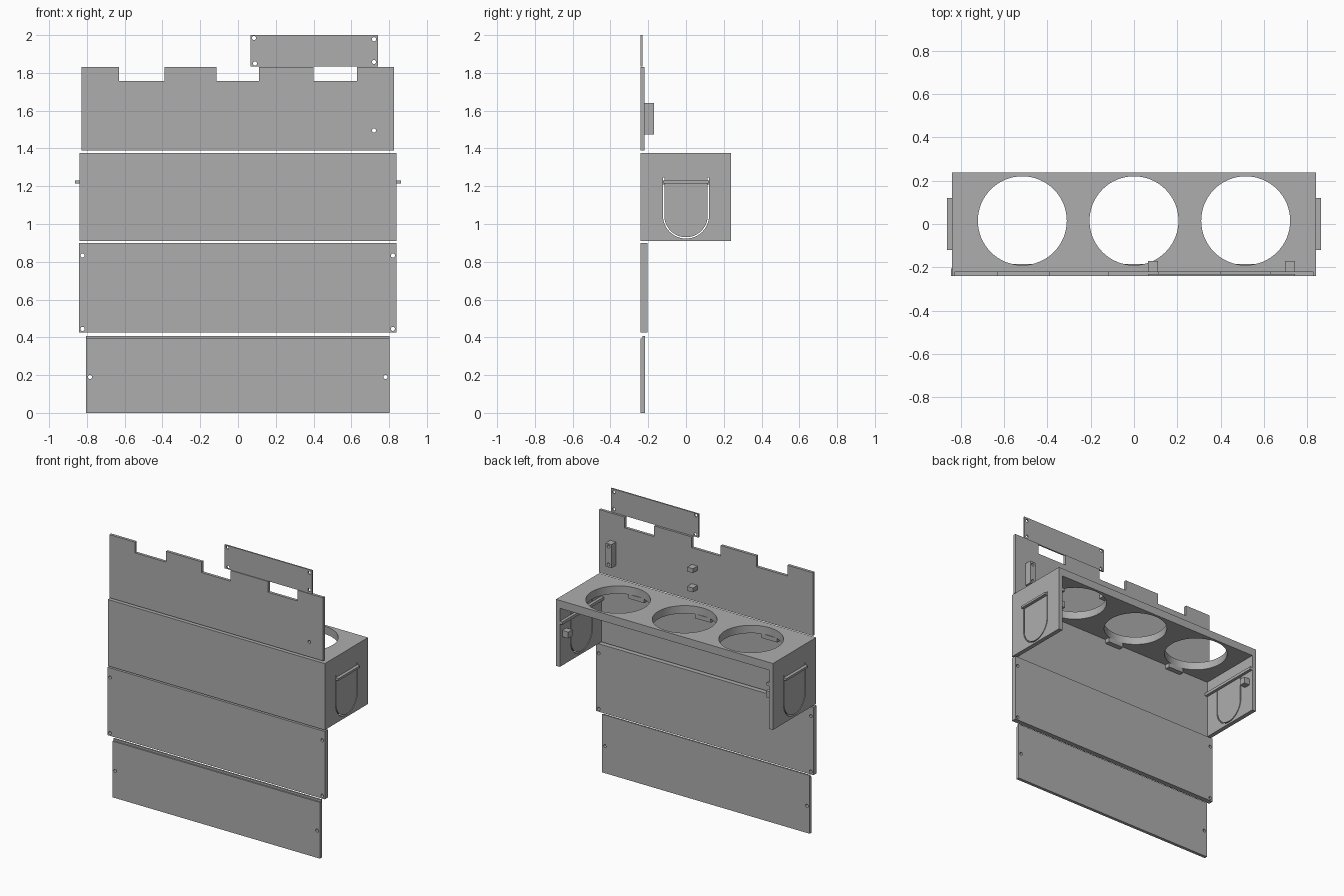
import bpy
import math
from mathutils import Vector

old = bpy.data.objects.get("Cube")
if old:
    bpy.data.objects.remove(old, do_unlink=True)

grey = bpy.data.materials.new("matte grey")
grey.use_nodes = True
COLOUR = (0.42, 0.42, 0.42, 1)
grey.diffuse_color = COLOUR
grey.node_tree.nodes["Principled BSDF"].inputs["Base Color"].default_value = COLOUR

FRONT = -0.24


def prism(name, profile, axis, low, high):
    """Extrude a 2D profile along an axis: x takes (y, z), y takes (x, z), z takes (x, y)."""
    def place(p, d):
        c = list(p)
        c.insert("xyz".index(axis), d)
        return Vector(c)
    n = len(profile)
    verts = [place(p, d) for d in (low, high) for p in profile]
    faces = [list(range(n)), list(range(n, 2 * n))]
    faces += [[i, (i + 1) % n, n + (i + 1) % n, n + i] for i in range(n)]
    mesh = bpy.data.meshes.new(name)
    mesh.from_pydata(verts, [], faces)
    ob = bpy.data.objects.new(name, mesh)
    bpy.context.collection.objects.link(ob)
    mesh.materials.append(grey)
    activate(ob)
    bpy.ops.object.mode_set(mode='EDIT')
    bpy.ops.mesh.select_all(action='SELECT')
    bpy.ops.mesh.normals_make_consistent(inside=False)
    bpy.ops.object.mode_set(mode='OBJECT')
    return ob


def activate(ob):
    bpy.ops.object.select_all(action='DESELECT')
    ob.select_set(True)
    bpy.context.view_layer.objects.active = ob


def box(name, x, y, z):
    corners = [(x[0], z[0]), (x[1], z[0]), (x[1], z[1]), (x[0], z[1])]
    return prism(name, corners, "y", *y)


def circle(cx, cy, r, n):
    return [(cx + r * math.cos(math.tau * i / n), cy + r * math.sin(math.tau * i / n))
            for i in range(n)]


def cut(ob, cutter):
    cutter.hide_render = True
    mod = ob.modifiers.new("cut", 'BOOLEAN')
    mod.operation = 'DIFFERENCE'
    mod.solver = 'EXACT'
    mod.object = cutter
    activate(ob)
    bpy.ops.object.modifier_apply(modifier=mod.name)
    bpy.data.objects.remove(cutter, do_unlink=True)


def drill(ob, spots):
    """Screw holes running front to back."""
    for x, z in spots:
        cut(ob, prism("drill", circle(x, z, 0.011, 16), "y", -0.3, -0.1))


# Narrow strip at the top
strip = box("top_strip", (0.065, 0.742), (FRONT, -0.23), (1.835, 2.0))
drill(strip, [(0.085, 1.985), (0.72, 1.978), (0.72, 1.858), (0.09, 1.85)])

# Notched panel
outline = [(-0.828, 1.39), (0.827, 1.39), (0.827, 1.832)]
for right, left in ((0.63, 0.4), (0.11, -0.115), (-0.39, -0.63)):
    outline += [(right, 1.832), (right, 1.757), (left, 1.757), (left, 1.832)]
outline.append((-0.828, 1.832))
notched = prism("notched_panel", outline, "y", FRONT, -0.22)
drill(notched, [(0.72, 1.495)])

# Mounts behind the notched panel
mount = box("tall_mount", (0.697, 0.742), (-0.22, -0.17), (1.475, 1.64))
drill(mount, [(0.72, 1.495), (0.72, 1.62)])
for name, z in (("lower_peg", 1.475), ("upper_peg", 1.61)):
    box(name, (0.065, 0.11), (-0.22, -0.17), (z, z + 0.03))

# Housing, open at the back and below
WALL = 0.03
housing = box("housing", (-0.84, 0.84), (FRONT, 0.238), (0.91, 1.375))
cut(housing, box("hollow", (-0.84 + WALL, 0.84 - WALL), (FRONT + 0.02, 0.4), (0.8, 1.32)))
for x in (-0.515, 0, 0.515):
    cut(housing, prism("round_opening", circle(x, 0.015, 0.205, 64), "z", 1.25, 1.5))
    box("opening_tab", (x - 0.06, x + 0.06), (-0.22, -0.185), (1.29, 1.32))


def arch(r):
    """Left side, round bottom and right side of a U, as (y, z) points."""
    arc = [(-r * math.cos(math.pi * i / 24), 1.045 - r * math.sin(math.pi * i / 24))
           for i in range(25)]
    return [(-r, 1.245)] + arc + [(r, 1.245)]


# U-shaped release tabs, their grips, inner rails and catches on both sides
u_slot = arch(0.122) + arch(0.115)[::-1]
for side, s in (("left", 1), ("right", -1)):
    def span(a, b):
        return tuple(sorted((s * a, s * b)))
    cut(housing, prism("slot", u_slot, "x", *span(0.75, 0.9)))
    box(side + "_grip", span(0.835, 0.862), (-0.12, 0.12), (1.215, 1.23))
    box(side + "_rail", span(0.79, 0.81), (-0.22, 0.238), (1.21, 1.23))
    box(side + "_catch", span(0.765, 0.81), (0.165, 0.21), (1.11, 1.155))

# Plain middle panel
middle = box("middle_panel", (-0.843, 0.84), (FRONT, -0.205), (0.425, 0.9))
drill(middle, [(x, z) for x in (-0.823, 0.82) for z in (0.445, 0.833)])

# Bottom panel with a stepped lip
lower = prism("bottom_panel", [(FRONT, 0), (-0.218, 0), (-0.218, 0.407), (-0.229, 0.407),
                               (-0.229, 0.393), (FRONT, 0.393)], "x", -0.805, 0.802)
drill(lower, [(-0.784, 0.19), (0.78, 0.19)])

# Smooth the round walls, keep the edges crisp
for ob in (housing, strip, notched, mount, middle, lower):
    activate(ob)
    bpy.ops.object.shade_smooth_by_angle(angle=math.radians(30))
